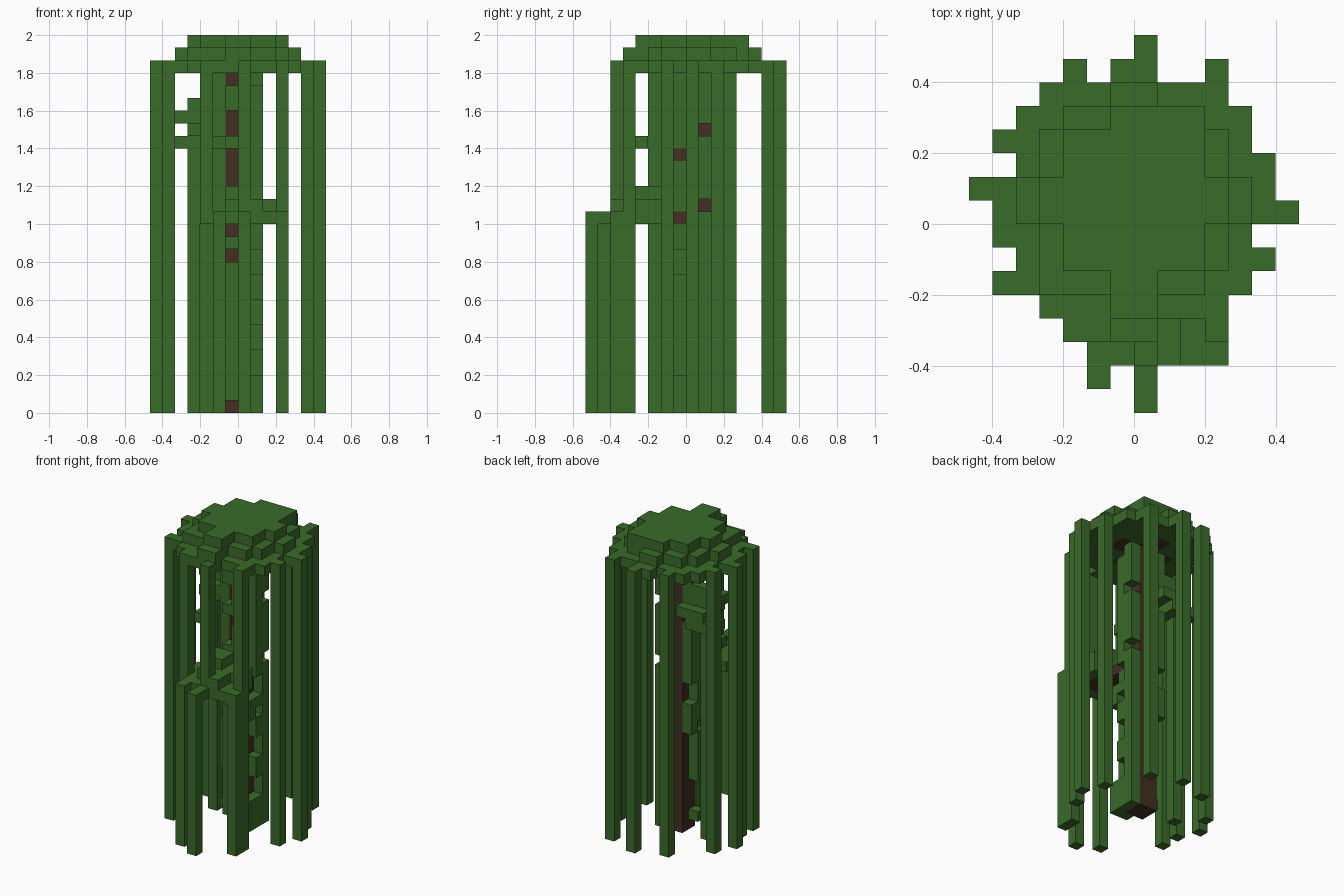
import bpy
import bmesh
from mathutils import Vector

UNIT = 2 / 30
cube = bpy.data.objects.get("Cube")
if cube:
    bpy.data.objects.remove(cube, do_unlink=True)


def make_material(name, colour):
    mat = bpy.data.materials.new(name)
    mat.use_nodes = True
    mat.diffuse_color = (*colour, 1)
    shader = mat.node_tree.nodes["Principled BSDF"]
    shader.inputs["Base Color"].default_value = (*colour, 1)
    shader.inputs["Roughness"].default_value = 0.9
    return mat


leaf_green = make_material("leaf green", (0.042, 0.147, 0.023))
bark_brown = make_material("bark brown", (0.055, 0.028, 0.016))

filled = {}   # block position -> part name
parts = {}    # part name -> material


def block(part, xs, ys, zs):
    """Fill an inclusive range of grid cells; earlier parts keep their cells."""
    for x in range(xs[0], xs[1] + 1):
        for y in range(ys[0], ys[1] + 1):
            for z in range(zs[0], zs[1] + 1):
                filled.setdefault((x, y, z), part)


def column(part, x, y, bottom, top):
    block(part, (x, x), (y, y), (bottom, top))


def layer(part, z, first_row, spans):
    """Fill one level from back to front, one x span per row."""
    for step, span in enumerate(spans):
        y = first_row - step
        block(part, span, (y, y), (z, z))


# Trunk and the branches hidden under the crowns
parts["trunk"] = bark_brown
block("trunk", (-1, 0), (0, 1), (0, 27))
parts["branches"] = bark_brown
block("branches", (-3, 2), (0, 1), (27, 27))
block("branches", (-1, 0), (-2, 3), (27, 27))
block("branches", (0, 0), (-2, -1), (15, 15))
block("branches", (-1, 1), (-5, -3), (15, 15))
column("branches", 0, -1, 20, 20)

# Main crown, three stepped levels
parts["crown"] = leaf_green
layer("crown", 29, 4, [(-1, 2)] + [(-3, 2)] * 2 + [(-4, 3)] * 2
      + [(-3, 2)] * 2 + [(-1, 0)] * 2)
layer("crown", 28, 5, [(-1, 0), (-3, 2)] + [(-4, 3)] * 2 + [(-5, 4)] * 2
      + [(-4, 3)] * 2 + [(-4, 2)] + [(-1, 0)] * 2)
layer("crown", 27, 6, [(-1, 0), (-4, 3), (-5, 4), (-5, 4), (-5, 5), (-6, 5),
                       (-6, 5), (-6, 4), (-5, 4), (-5, 4), (-4, 3), (-3, 0)])

# Low front crown
parts["front_crown"] = leaf_green
block("front_crown", (-3, 2), (-5, -3), (15, 15))
block("front_crown", (-2, 2), (-6, -6), (15, 15))
column("front_crown", 0, -7, 15, 15)
block("front_crown", (-1, 1), (-5, -3), (16, 16))
block("front_crown", (2, 2), (-4, -3), (16, 16))
column("front_crown", 1, -6, 16, 16)
block("front_crown", (-1, 0), (-4, -3), (17, 17))

# Small side crown
parts["side_crown"] = leaf_green
block("side_crown", (-5, -3), (1, 2), (21, 21))
block("side_crown", (-4, -2), (0, 2), (22, 22))
block("side_crown", (-5, -3), (1, 1), (23, 23))
block("side_crown", (-4, -3), (1, 1), (24, 24))
column("side_crown", -2, -4, 21, 21)

# Long hanging vines
parts["vines"] = leaf_green
for x, y in [(0, 7), (-3, 6), (3, 6), (5, 2), (6, 0), (5, -2), (3, -5),
             (-6, 3), (-7, 1), (-6, -1), (-6, -3)]:
    column("vines", x, y, 0, 27)

# Vines between the crowns, and below the small crowns
parts["short_vines"] = leaf_green
for x, y, bottom, top in [(0, -6, 16, 27), (-3, -5, 16, 27), (-2, -7, 0, 15),
                          (0, -8, 0, 15), (3, -6, 0, 15), (-4, 1, 0, 20)]:
    column("short_vines", x, y, bottom, top)

# Leaves clinging to the trunk, with gaps that show the bark
parts["trunk_leaves"] = leaf_green
gaps = {
    (-1, -1): {0, 12, 14, 18, 19, 20, 22, 23, 26},
    (0, -1): set(),
    (1, 0): {3, 4, 7, 8, 11, 13, 14, 26},
    (1, 1): {16, 22},
    (-2, 0): {0, 2, 3, 4, 10},
    (-2, 1): {*range(10), 13, 14, 21},
}
for (x, y), bare in gaps.items():
    for z in range(27):
        if z not in bare:
            column("trunk_leaves", x, y, z, z)
column("trunk_leaves", 1, -1, 0, 2)
column("trunk_leaves", 1, -1, 11, 12)

# Turn the cells of each part into one mesh of outer faces
DIRECTIONS = [Vector(d) for d in ((1, 0, 0), (-1, 0, 0), (0, 1, 0),
                                  (0, -1, 0), (0, 0, 1), (0, 0, -1))]
for part, mat in parts.items():
    bm = bmesh.new()
    for cell, owner in filled.items():
        if owner != part:
            continue
        centre = Vector(cell) + Vector((0.5, 0.5, 0.5))
        for d in DIRECTIONS:
            if tuple(int(c) for c in Vector(cell) + d) in filled:
                continue
            u = Vector((d.y, d.z, d.x))
            v = d.cross(u)
            corners = [centre + (d + u * a + v * b) / 2
                       for a, b in ((-1, -1), (1, -1), (1, 1), (-1, 1))]
            bm.faces.new([bm.verts.new(c * UNIT) for c in corners])
    bmesh.ops.remove_doubles(bm, verts=bm.verts[:], dist=UNIT / 100)
    bmesh.ops.dissolve_limit(bm, angle_limit=0.01, verts=bm.verts[:],
                             edges=bm.edges[:])
    mesh = bpy.data.meshes.new(part)
    bm.to_mesh(mesh)
    bm.free()
    mesh.materials.append(mat)
    bpy.context.collection.objects.link(bpy.data.objects.new(part, mesh))
